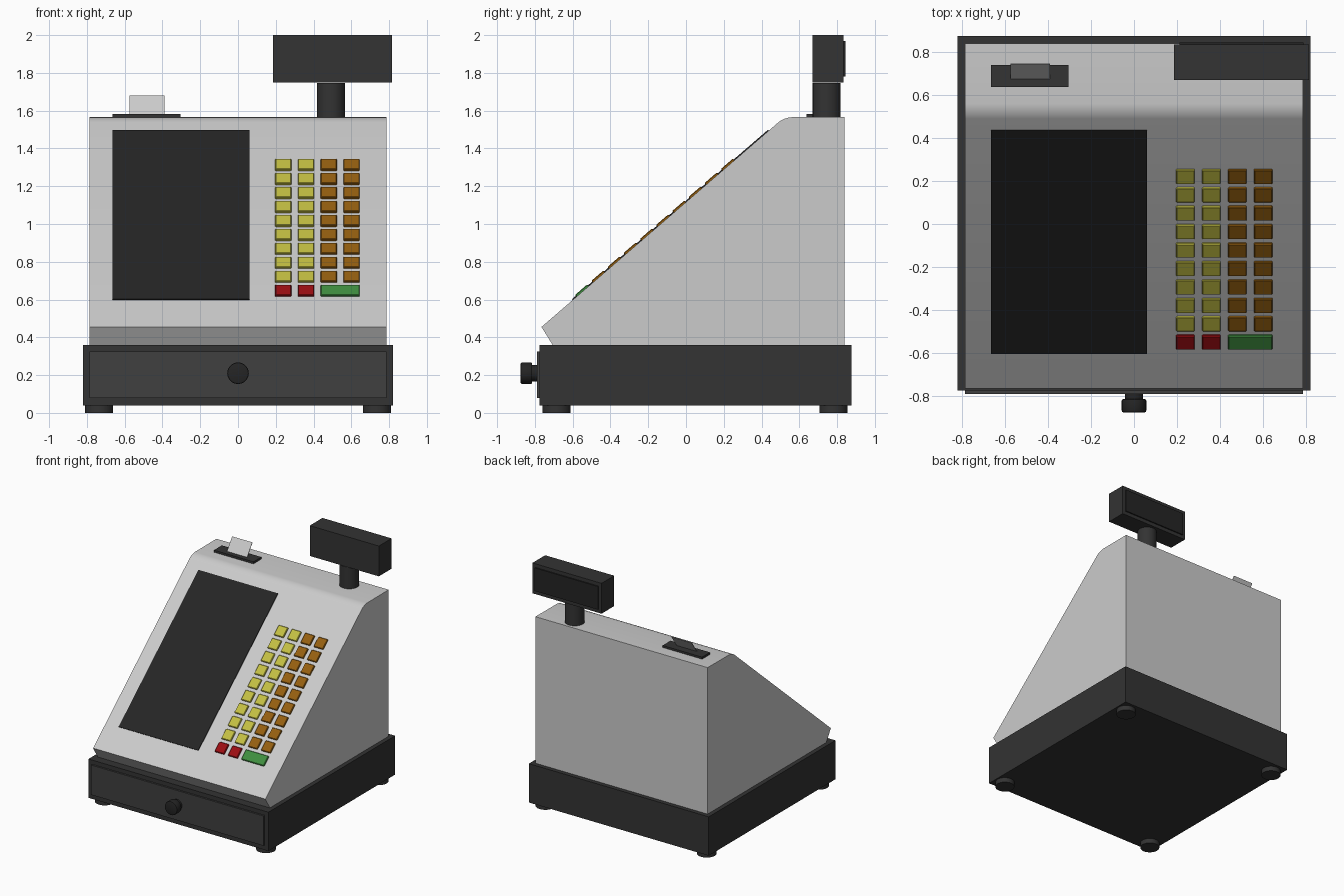
import bpy, bmesh, math
from mathutils import Vector, Matrix

if "Cube" in bpy.data.objects:
    bpy.data.objects.remove(bpy.data.objects["Cube"])


def material(name, rgb):
    m = bpy.data.materials.new(name)
    m.diffuse_color = (*rgb, 1)
    m.use_nodes = True
    m.node_tree.nodes["Principled BSDF"].inputs["Base Color"].default_value = m.diffuse_color
    return m


CASE = material("light_case", (0.55, 0.55, 0.55))
DARK = material("dark_plastic", (0.033, 0.033, 0.033))
DRAWER = material("drawer_plastic", (0.05, 0.05, 0.05))
BLACK = material("black_glass", (0.018, 0.018, 0.018))
YELLOW = material("yellow_key", (0.55, 0.52, 0.055))
ORANGE = material("orange_key", (0.30, 0.115, 0.005))
RED = material("red_key", (0.33, 0.004, 0.006))
GREEN = material("green_key", (0.05, 0.27, 0.05))


def finish(name, bm, mat, matrix=Matrix(), smooth=False):
    bmesh.ops.recalc_face_normals(bm, faces=bm.faces)
    me = bpy.data.meshes.new(name)
    bm.to_mesh(me)
    bm.free()
    ob = bpy.data.objects.new(name, me)
    bpy.context.collection.objects.link(ob)
    ob.matrix_world = matrix
    me.materials.append(mat)
    if smooth:
        bpy.ops.object.select_all(action='DESELECT')
        ob.select_set(True)
        bpy.context.view_layer.objects.active = ob
        bpy.ops.object.shade_smooth_by_angle(angle=math.radians(30))
    return ob


def box(name, lo, hi, mat, matrix=Matrix(), bevel=0.0):
    lo, hi = Vector(lo), Vector(hi)
    bm = bmesh.new()
    bmesh.ops.create_cube(bm, size=1)
    for v in bm.verts:
        v.co = (lo + hi) / 2 + v.co * (hi - lo)
    if bevel:
        bmesh.ops.bevel(bm, geom=bm.edges[:], offset=bevel, segments=1, affect='EDGES')
    return finish(name, bm, mat, matrix)


def cylinder(name, centre, radius, depth, mat, axis='Z', bevel=0.0):
    bm = bmesh.new()
    bmesh.ops.create_cone(bm, cap_ends=True, segments=32, radius1=radius,
                          radius2=radius, depth=depth)
    if bevel:
        rims = [e for e in bm.edges if abs(e.verts[0].co.z - e.verts[1].co.z) < 1e-5]
        bmesh.ops.bevel(bm, geom=rims, offset=bevel, segments=2, profile=0.5, affect='EDGES')
    m = Matrix.Translation(centre)
    if axis == 'Y':
        m = m @ Matrix.Rotation(math.pi / 2, 4, 'X')
    return finish(name, bm, mat, m, smooth=True)


# Cash drawer base, drawer front and feet
box("drawer_base", (-0.82, -0.775, 0.04), (0.82, 0.875, 0.36), DARK)
box("drawer_front", (-0.785, -0.79, 0.08), (0.785, -0.77, 0.325), DRAWER)
for side, x in (("left", -0.735), ("right", 0.735)):
    for end, y in (("front", -0.685), ("back", 0.78)):
        cylinder(f"foot_{end}_{side}", (x, y, 0.022), 0.074, 0.044, DARK)

# Drawer knob
cylinder("knob_stem", (0, -0.80, 0.21), 0.043, 0.06, BLACK, 'Y')
cylinder("knob_head", (0, -0.845, 0.21), 0.057, 0.062, BLACK, 'Y', 0.008)

# Wedge-shaped housing, extruded side profile with a softened top edge
FRONT, CREST = Vector((0, -0.765, 0.455)), Vector((0, 0.52, 1.565))
bm = bmesh.new()
profile = [(-0.70, 0.35), FRONT.yz, CREST.yz, (0.84, 1.567), (0.84, 0.35)]
face = bm.faces.new([bm.verts.new((-0.785, y, z)) for y, z in profile])
ext = bmesh.ops.extrude_face_region(bm, geom=[face])["geom"]
bmesh.ops.translate(bm, vec=(1.57, 0, 0),
                    verts=[g for g in ext if isinstance(g, bmesh.types.BMVert)])
crest = [e for e in bm.edges if all((v.co.yz - CREST.yz).length < 1e-4 for v in e.verts)]
bmesh.ops.bevel(bm, geom=crest, offset=0.04, segments=4, profile=0.5, affect='EDGES')
finish("housing", bm, CASE, smooth=True)

# Frame on the slope: local x across, local y up the slope, local z outwards
run = CREST - FRONT
slope = Matrix.Translation(FRONT) @ Matrix.Rotation(math.atan2(run.z, run.y), 4, 'X')
stretch = run.length / run.y


def up(y):
    """World y to distance along the slope."""
    return (y - FRONT.y) * stretch


# Screen
box("screen", (-0.665, up(-0.60), -0.01), (0.06, up(0.438), 0.006), BLACK, slope)

# Keypad
columns = (0.239, 0.36, 0.481, 0.601)
H = 0.043


def key(name, x0, x1, row, mat):
    y = up(-0.547 + row * 0.0857)
    box(name, (x0, y - H, -0.01), (x1, y + H, 0.012), mat, slope, 0.004)


for row in range(1, 10):
    for col, x in enumerate(columns):
        key(f"key_{row}_{col}", x - H, x + H, row, YELLOW if col < 2 else ORANGE)
for col in (0, 1):
    key(f"red_key_{col}", columns[col] - H, columns[col] + H, 0, RED)
key("enter_key", columns[2] - H, columns[3] + H, 0, GREEN)

# Receipt slot and leaning paper
box("receipt_slot", (-0.665, 0.637, 1.56), (-0.305, 0.74, 1.583), DARK)
lean = Matrix.Translation((-0.482, 0.672, 1.575)) @ Matrix.Rotation(math.radians(-35), 4, 'X')
box("receipt_paper", (-0.092, -0.002, 0), (0.092, 0.002, 0.127), CASE, lean)

# Customer display on its pole
cylinder("display_pole", (0.493, 0.745, 1.655), 0.074, 0.182, DARK)
box("display_case", (0.185, 0.67, 1.75), (0.815, 0.835, 2.0), DARK)
box("display_panel", (0.212, 0.83, 1.78), (0.788, 0.845, 1.97), BLACK)
